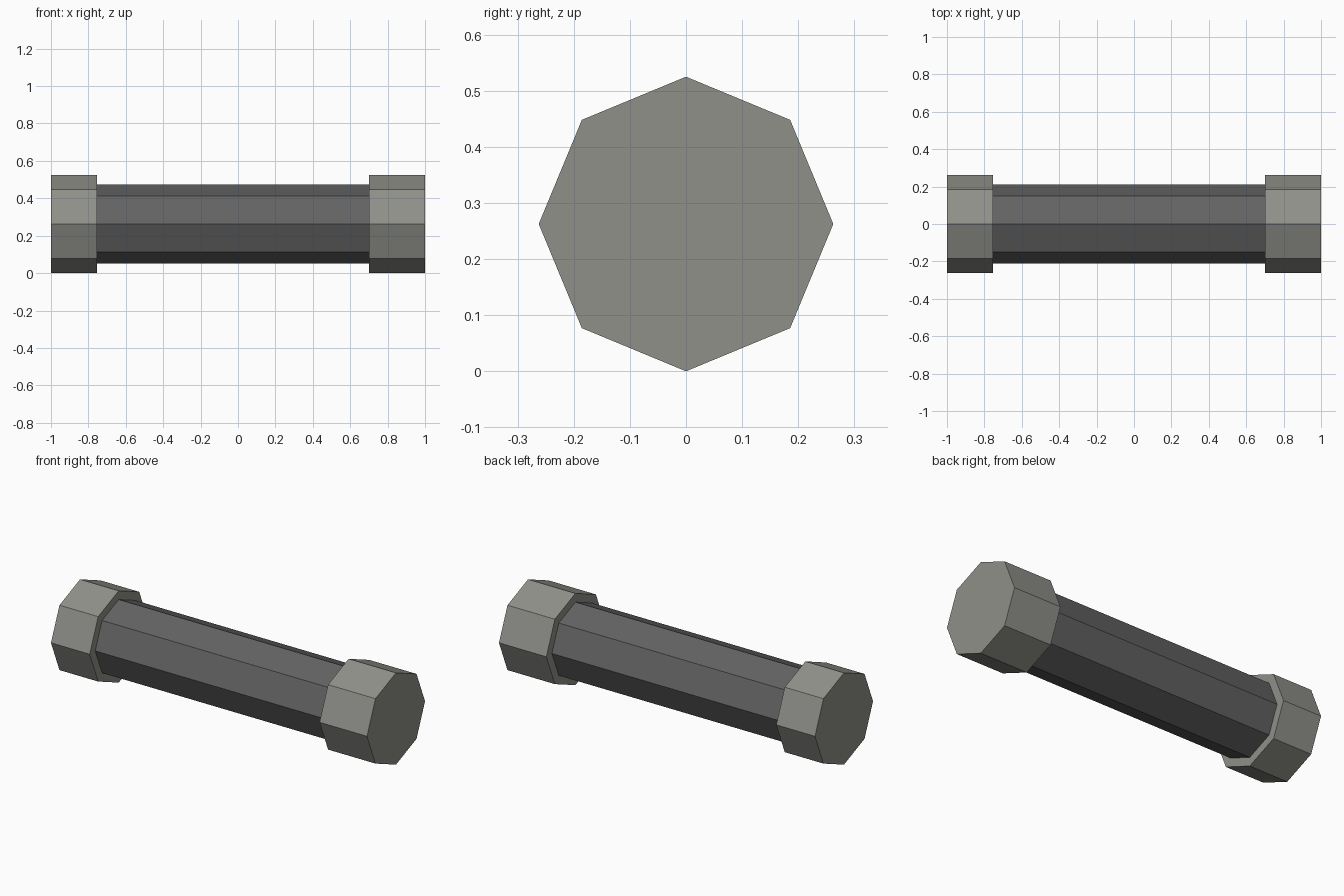
import bpy
import math
from mathutils import Matrix

if "Cube" in bpy.data.objects:
    bpy.data.objects.remove(bpy.data.objects["Cube"])

CENTRE_Z = 0.2625


def material(name, colour):
    mat = bpy.data.materials.new(name)
    mat.diffuse_color = (*colour, 1.0)
    mat.use_nodes = True
    mat.node_tree.nodes["Principled BSDF"].inputs["Base Color"].default_value = mat.diffuse_color
    return mat


def octagon_bar(name, x0, x1, radius, mat):
    """Flat-sided octagonal prism along x with a corner pointing up."""
    bpy.ops.mesh.primitive_cylinder_add(vertices=8, radius=radius, depth=x1 - x0)
    obj = bpy.context.object
    obj.name = name
    obj.data.transform(Matrix.Rotation(math.pi / 2, 4, 'Y'))
    obj.location = ((x0 + x1) / 2, 0, CENTRE_Z)
    obj.data.materials.append(mat)
    return obj


cap_grey = material("warm light grey", (0.28, 0.28, 0.255))
shaft_grey = material("dark grey", (0.125, 0.125, 0.125))

# Shaft between the two end caps
octagon_bar("shaft", -0.755, 0.70, 0.2125, shaft_grey)

# End caps, the right one slightly longer
octagon_bar("left_cap", -1.0, -0.755, CENTRE_Z, cap_grey)
octagon_bar("right_cap", 0.70, 1.0, CENTRE_Z, cap_grey)
